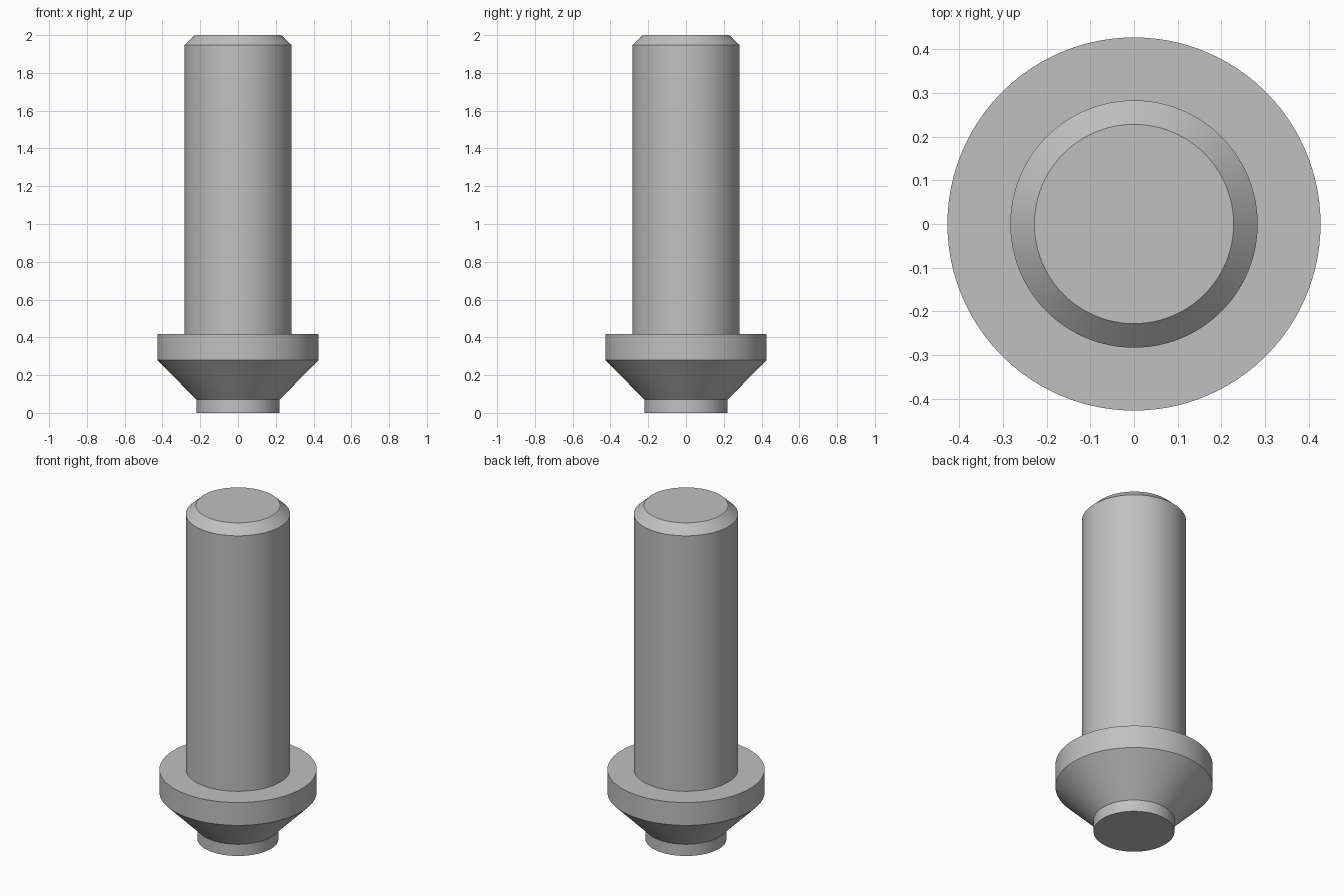
import bpy
import bmesh
import math

cube = bpy.data.objects.get("Cube")
if cube:
    bpy.data.objects.remove(cube, do_unlink=True)

SEGMENTS = 96

# Single plain grey metal
grey = bpy.data.materials.new("grey_metal")
grey.use_nodes = True
colour = (0.53, 0.53, 0.53, 1)
grey.diffuse_color = colour
grey.node_tree.nodes["Principled BSDF"].inputs["Base Color"].default_value = colour


def turned_part(name, profile):
    """Revolve a (radius, height) profile that starts and ends on the axis."""
    bm = bmesh.new()
    verts = [bm.verts.new((r, 0, z)) for r, z in profile]
    edges = [bm.edges.new(pair) for pair in zip(verts, verts[1:])]
    bmesh.ops.spin(bm, geom=verts + edges, cent=(0, 0, 0), axis=(0, 0, 1),
                   angle=math.tau, steps=SEGMENTS, use_duplicate=False)
    bmesh.ops.remove_doubles(bm, verts=bm.verts, dist=0.0001)
    bmesh.ops.recalc_face_normals(bm, faces=bm.faces)
    mesh = bpy.data.meshes.new(name)
    bm.to_mesh(mesh)
    bm.free()
    mesh.materials.append(grey)
    obj = bpy.data.objects.new(name, mesh)
    bpy.context.collection.objects.link(obj)
    bpy.ops.object.select_all(action='DESELECT')
    obj.select_set(True)
    bpy.context.view_layer.objects.active = obj
    bpy.ops.object.shade_smooth_by_angle(angle=math.radians(25))
    return obj


# One turned solid: spigot, conical seat, flange, shaft and chamfered end
turned_part("flanged_pin", [
    (0, 0), (0.22, 0),
    (0.22, 0.07),
    (0.427, 0.28),
    (0.427, 0.417),
    (0.283, 0.417),
    (0.283, 1.948),
    (0.228, 2), (0, 2),
])
